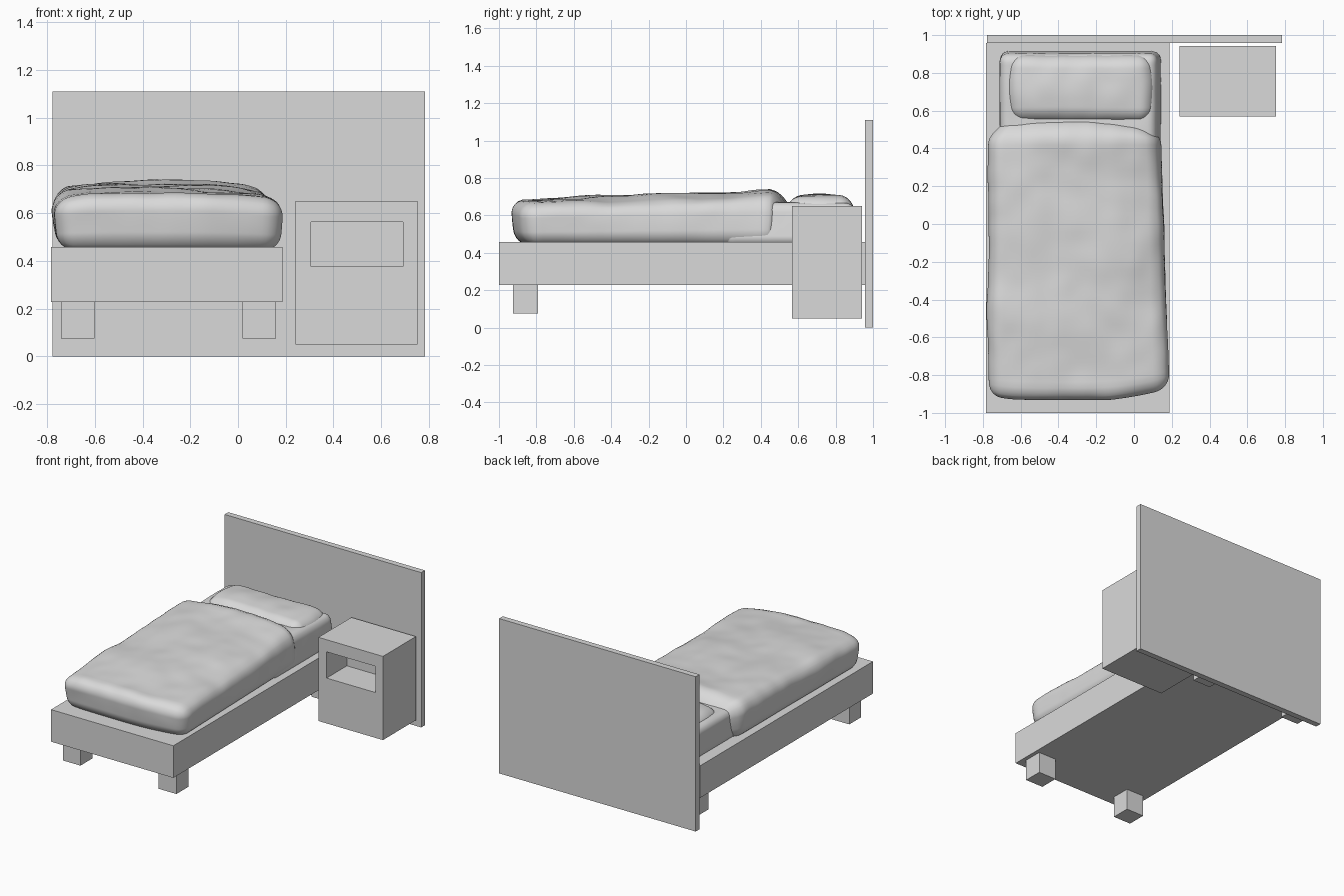
import bpy
import bmesh
from mathutils import Vector, noise

if "Cube" in bpy.data.objects:
    bpy.data.objects.remove(bpy.data.objects["Cube"])

GREY = (0.7, 0.7, 0.7, 1)
grey = bpy.data.materials.new("plain grey")
grey.use_nodes = True
grey.diffuse_color = GREY
grey.node_tree.nodes["Principled BSDF"].inputs["Base Color"].default_value = GREY


def finish(bm, name, smooth=False):
    mesh = bpy.data.meshes.new(name)
    for face in bm.faces:
        face.smooth = smooth
    bm.to_mesh(mesh)
    bm.free()
    mesh.materials.append(grey)
    obj = bpy.data.objects.new(name, mesh)
    bpy.context.collection.objects.link(obj)
    return obj


def box_bmesh(low, high):
    low, high = Vector(low), Vector(high)
    bm = bmesh.new()
    bmesh.ops.create_cube(bm, size=1)
    for v in bm.verts:
        v.co = (low + high) / 2 + v.co * (high - low)
    return bm


def box(name, low, high):
    return finish(box_bmesh(low, high), name)


def soft_block(name, low, high, radius, warp, wrinkle):
    """Rounded, finely divided block, warped and gently rumpled."""
    low, high = Vector(low), Vector(high)
    bm = box_bmesh(low, high)
    bmesh.ops.subdivide_edges(bm, edges=bm.edges[:], cuts=44, use_grid_fill=True)
    center, half = (low + high) / 2, (high - low) / 2
    for v in bm.verts:
        p = v.co - center
        core = Vector([max(radius - h, min(h - radius, c)) for c, h in zip(p, half)])
        normal = (p - core).normalized()
        p = core + normal * radius
        unit = Vector([c / h for c, h in zip(p, half)])
        p += center
        rise = (unit.z + 1) / 2
        rumple = noise.noise(p * 3) + 0.4 * noise.noise(p * 8)
        v.co = p + warp(unit.x, unit.y, rise) + normal * rumple * wrinkle * rise
    return finish(bm, name, smooth=True)


def ramp(value, start, end):
    s = max(0, min(1, (value - start) / (end - start)))
    return s * s * (3 - 2 * s)


# Bed frame and headboard
box("headboard", (-0.777, 0.958, 0), (0.783, 1.0, 1.11))
box("bed_base", (-0.783, -1.0, 0.227), (0.187, 0.958, 0.457))
for side, x in (("right", -0.742), ("left", 0.019)):
    for end, y in (("front", -0.925), ("back", 0.805)):
        box(f"{end}_{side}_leg", (x, y, 0.075), (x + 0.14, y + 0.135, 0.23))

# Nightstand with an open niche pushed into its front
bm = box_bmesh((0.24, 0.568, 0.05), (0.752, 0.942, 0.65))
bm.normal_update()
front = min(bm.faces, key=lambda f: f.calc_center_median().y)
bmesh.ops.inset_individual(bm, faces=[front], thickness=0.06)
middle = front.calc_center_median()
for v in front.verts:
    v.co.x = 0.305 if v.co.x < middle.x else 0.692
    v.co.z = 0.375 if v.co.z < middle.z else 0.563
niche = bmesh.ops.extrude_discrete_faces(bm, faces=[front])["faces"][0]
for v in niche.verts:
    v.co.y += 0.23
finish(bm, "nightstand")


# Bedding shapes: u and v run -1..1 across and along, t runs 0..1 upward
def mattress_shape(u, v, t):
    return Vector((-0.03 * max(u, 0) ** 3 * t, -0.02 * max(v, 0) * t, 0))


def pillow_shape(u, v, t):
    crown = max(0, 1 - u ** 4) * max(0, 1 - v ** 2)
    return Vector((-0.02 * u * v * v, 0, (0.025 * crown - 0.022) * t))


def duvet_shape(u, v, t):
    right, left, front = max(u, 0), max(-u, 0), max(-v, 0)
    tuck = 0.025 * (1 - t) ** 2
    lift = 0.03 * max(0, 1 - abs(u + 0.1) ** 3) + 0.01 + 0.025 * v
    fold = ramp(v, 0.84, 1)     # turned-over end, narrower and lower
    lean = (0.03 + 0.015 * v) * right ** 3 * t
    return Vector((-0.015 * right * v - lean - tuck * u + fold * (0.06 * left - 0.02 * right),
                   0.05 * front * right ** 2 + 0.02 * front * u ** 4 - tuck * v
                   - 0.05 * fold * right ** 2,
                   (lift - 0.035 * fold) * t))


soft_block("mattress", (-0.71, 0.2, 0.44), (0.148, 0.92, 0.668), 0.05,
           mattress_shape, 0.008)
soft_block("pillow", (-0.67, 0.545, 0.56), (0.105, 0.895, 0.715), 0.07,
           pillow_shape, 0.014)
soft_block("duvet", (-0.775, -0.935, 0.44), (0.184, 0.55, 0.67), 0.075,
           duvet_shape, 0.016)
